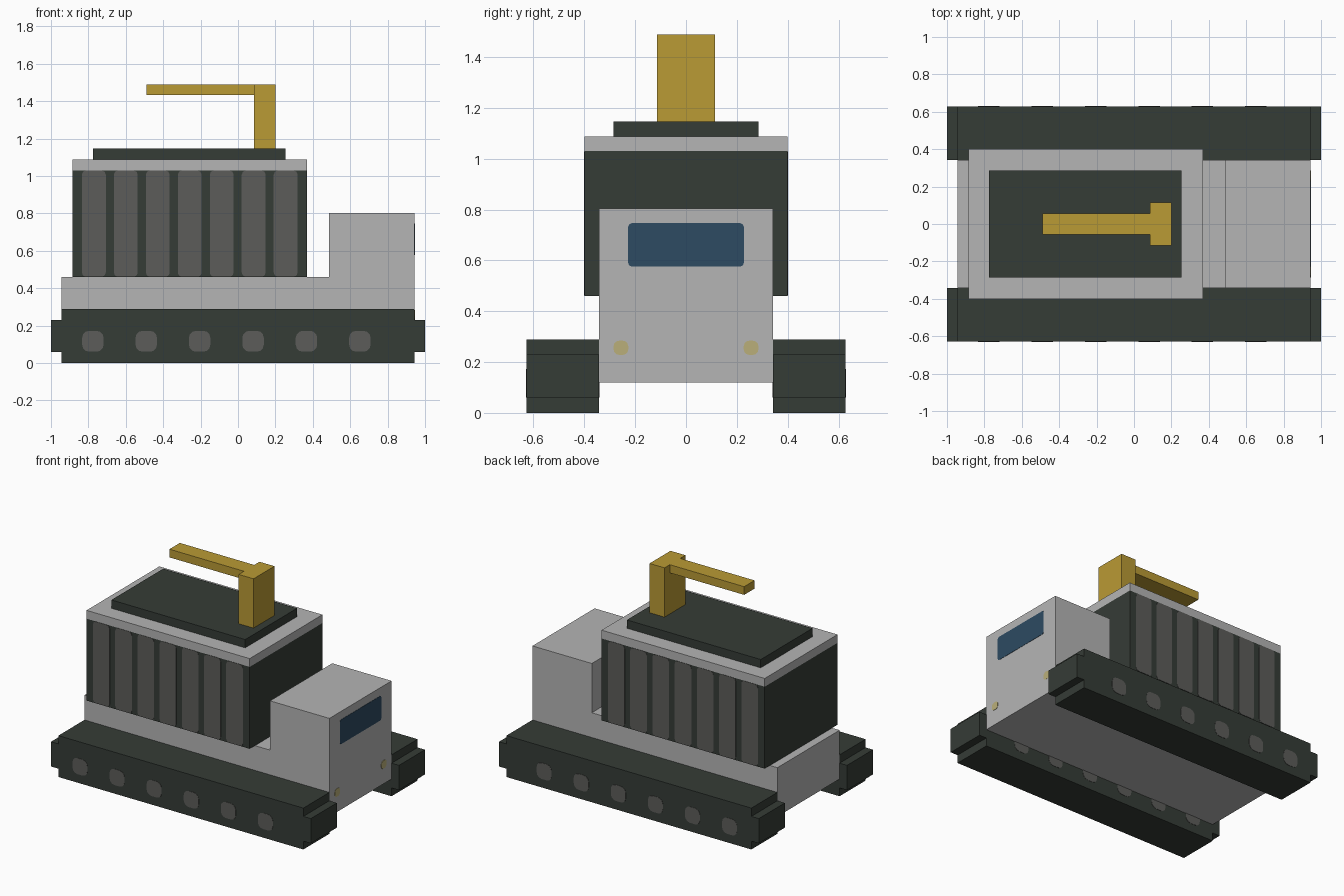
import bpy, bmesh, math
from mathutils import Vector

cube = bpy.data.objects.get("Cube")
if cube:
    bpy.data.objects.remove(cube, do_unlink=True)


def material(name, rgb):
    m = bpy.data.materials.new(name)
    m.use_nodes = True
    m.diffuse_color = (*rgb, 1)
    m.node_tree.nodes["Principled BSDF"].inputs["Base Color"].default_value = (*rgb, 1)
    return m


LIGHT = material("light grey paint", (0.46, 0.46, 0.46))
DARK = material("dark green grey", (0.036, 0.045, 0.037))
GREY = material("mid grey", (0.107, 0.107, 0.102))
GOLD = material("mustard yellow", (0.49, 0.325, 0.035))
BLUE = material("window blue", (0.026, 0.069, 0.122))
LAMP = material("lamp yellow", (0.49, 0.43, 0.195))


def prism(name, points, axis, start, end, mat):
    """Extrude a profile along x (points are y, z) or along y (points are x, z)."""
    def place(p, d):
        return (d, p[0], p[1]) if axis == "x" else (p[0], d, p[1])
    bm = bmesh.new()
    face = bm.faces.new([bm.verts.new(place(p, start)) for p in points])
    new = bmesh.ops.extrude_face_region(bm, geom=[face])["geom"]
    shift = Vector(place((0, 0), end - start))
    bmesh.ops.translate(bm, vec=shift, verts=[v for v in new if isinstance(v, bmesh.types.BMVert)])
    bmesh.ops.recalc_face_normals(bm, faces=bm.faces)
    mesh = bpy.data.meshes.new(name)
    bm.to_mesh(mesh)
    bm.free()
    mesh.materials.append(mat)
    obj = bpy.data.objects.new(name, mesh)
    bpy.context.collection.objects.link(obj)
    return obj


def box(name, x0, x1, y, z0, z1, mat):
    return prism(name, [(x0, z0), (x1, z0), (x1, z1), (x0, z1)], "y", -y, y, mat)


def rounded(cu, cv, w, h, r, steps=3):
    """Outline of a rectangle with rounded corners."""
    pts = []
    for i, (su, sv) in enumerate([(1, 1), (-1, 1), (-1, -1), (1, -1)]):
        for k in range(steps + 1):
            a = math.pi / 2 * (i + k / steps)
            pts.append((cu + su * (w / 2 - r) + r * math.cos(a),
                        cv + sv * (h / 2 - r) + r * math.sin(a)))
    return pts


# Hull with the raised cab at the +x end
prism("hull_and_cab", [(-0.943, 0.12), (0.943, 0.12), (0.943, 0.803), (0.486, 0.803),
                       (0.486, 0.46), (-0.943, 0.46)], "y", -0.342, 0.342, LIGHT)

# Cargo container, its roof and the hatch plate
box("container", -0.886, 0.37, 0.4, 0.46, 1.03, DARK)
box("container_roof", -0.886, 0.37, 0.4, 1.03, 1.088, LIGHT)
box("roof_plate", -0.775, 0.255, 0.285, 1.088, 1.146, DARK)

# Crane
box("crane_mast", 0.085, 0.2, 0.115, 1.146, 1.489, GOLD)
box("crane_arm", -0.488, 0.085, 0.057, 1.432, 1.489, GOLD)

# Stepped track block
TRACK = [(-0.943, 0), (0.943, 0), (0.943, 0.058), (1, 0.058), (1, 0.23), (0.943, 0.23),
         (0.943, 0.288), (-0.943, 0.288), (-0.943, 0.23), (-1, 0.23), (-1, 0.058), (-0.943, 0.058)]

for side, s in (("right", -1), ("left", 1)):
    prism(f"track_{side}", TRACK, "y", s * 0.342, s * 0.628, DARK)
    # Wheel discs on both faces of the track
    for i in range(6):
        outline = rounded(-0.776 + 0.2855 * i, 0.116, 0.115, 0.112, 0.038)
        prism(f"wheel_outer_{side}_{i + 1}", outline, "y", s * 0.626, s * 0.63, GREY)
        prism(f"wheel_inner_{side}_{i + 1}", outline, "y", s * 0.344, s * 0.34, GREY)
    # Container side panels
    for i in range(7):
        outline = rounded(-0.258 + 0.171 * (i - 3), 0.745, 0.128, 0.568, 0.022, 2)
        prism(f"side_panel_{side}_{i + 1}", outline, "y", s * 0.398, s * 0.402, GREY)
    # Headlamps
    prism(f"headlamp_{side}", rounded(s * 0.256, 0.256, 0.058, 0.056, 0.022),
          "x", 0.941, 0.945, LAMP)

# Cab window
prism("cab_window", rounded(0, 0.661, 0.455, 0.17, 0.014, 2), "x", 0.941, 0.945, BLUE)
